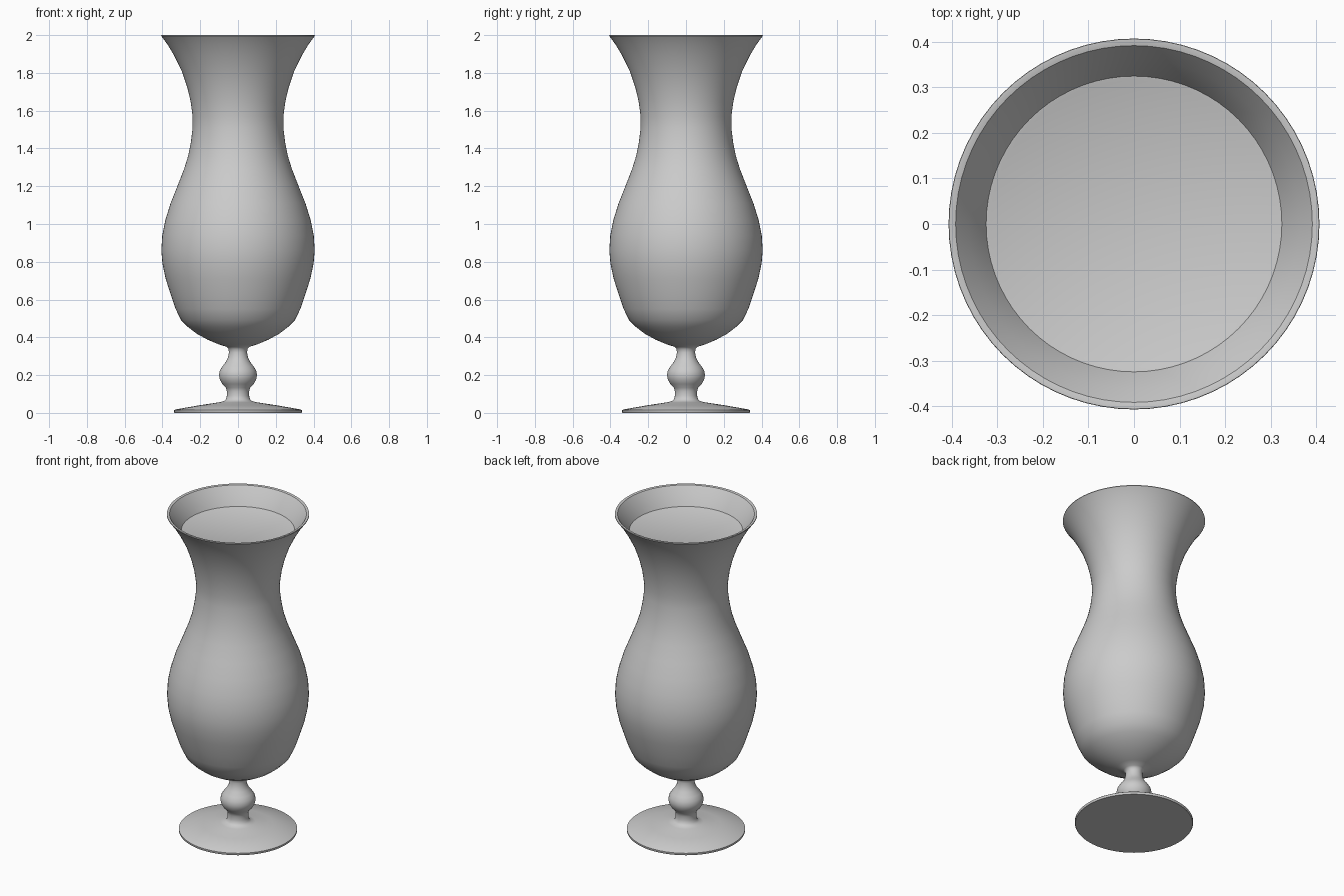
import bpy, bmesh, math
from mathutils import Vector

if "Cube" in bpy.data.objects:
    bpy.data.objects.remove(bpy.data.objects["Cube"])

SEGMENTS = 72
WALL = 0.013


def lathe(name, profile):
    """Revolve an (r, z) profile around the z axis into a smooth object."""
    bm = bmesh.new()
    verts = [bm.verts.new((r, 0, z)) for r, z in profile]
    edges = [bm.edges.new(pair) for pair in zip(verts, verts[1:])]
    bmesh.ops.spin(bm, geom=verts + edges, axis=(0, 0, 1), cent=(0, 0, 0),
                   angle=math.tau, steps=SEGMENTS, use_duplicate=False)
    bmesh.ops.remove_doubles(bm, verts=bm.verts, dist=0.0002)
    bmesh.ops.recalc_face_normals(bm, faces=bm.faces)
    mesh = bpy.data.meshes.new(name)
    bm.to_mesh(mesh)
    bm.free()
    obj = bpy.data.objects.new(name, mesh)
    bpy.context.collection.objects.link(obj)
    bpy.ops.object.select_all(action='DESELECT')
    obj.select_set(True)
    bpy.context.view_layer.objects.active = obj
    bpy.ops.object.shade_smooth_by_angle(angle=math.radians(40))
    return obj


def inset(profile, distance):
    """Offset an upward-running profile towards the axis."""
    result = []
    for i, p in enumerate(profile):
        a, b = profile[max(i - 1, 0)], profile[min(i + 1, len(profile) - 1)]
        t = (Vector(b) - Vector(a)).normalized()
        result.append((p[0] - t.y * distance, p[1] + t.x * distance))
    return result


# Foot and knobbed stem
foot = [(0, 0), (0.335, 0), (0.338, 0.004), (0.338, 0.014), (0.333, 0.018),
        (0.2, 0.041), (0.1, 0.056), (0.075, 0.062), (0.064, 0.073),
        (0.059, 0.09), (0.059, 0.115), (0.064, 0.133), (0.083, 0.153),
        (0.096, 0.176), (0.101, 0.2), (0.096, 0.224), (0.083, 0.246),
        (0.064, 0.27), (0.053, 0.293), (0.048, 0.32), (0.05, 0.338),
        (0.06, 0.35)]

# Bowl: rounded belly, waist and flared mouth
bowl = [(0.1, 0.362), (0.16, 0.387), (0.22, 0.42), (0.265, 0.455),
        (0.302, 0.492), (0.33, 0.55), (0.354, 0.62), (0.383, 0.71),
        (0.4, 0.79), (0.406, 0.86), (0.401, 0.94), (0.385, 1.02),
        (0.357, 1.11), (0.321, 1.2), (0.286, 1.29), (0.264, 1.36),
        (0.25, 1.43), (0.24, 1.51), (0.24, 1.57), (0.251, 1.65),
        (0.269, 1.725), (0.298, 1.81), (0.34, 1.895), (0.373, 1.95),
        (0.402, 1.99)]

rim = [(0.407, 1.996), (0.406, 2.0), (0.401, 2.0)]
inner = inset(bowl, WALL)
lathe("glass", foot + bowl + rim + inner[::-1] + [(0, 0.374)])

# Drink filling the bowl to just below the flare, with a raised edge
body = [p for p in inset(bowl, WALL + 0.001) if p[1] < 1.88]
drink = [(0, 0.376)] + body + [(0.325, 1.893), (0.322, 1.893),
                               (0.314, 1.889), (0, 1.889)]
lathe("drink", drink)
